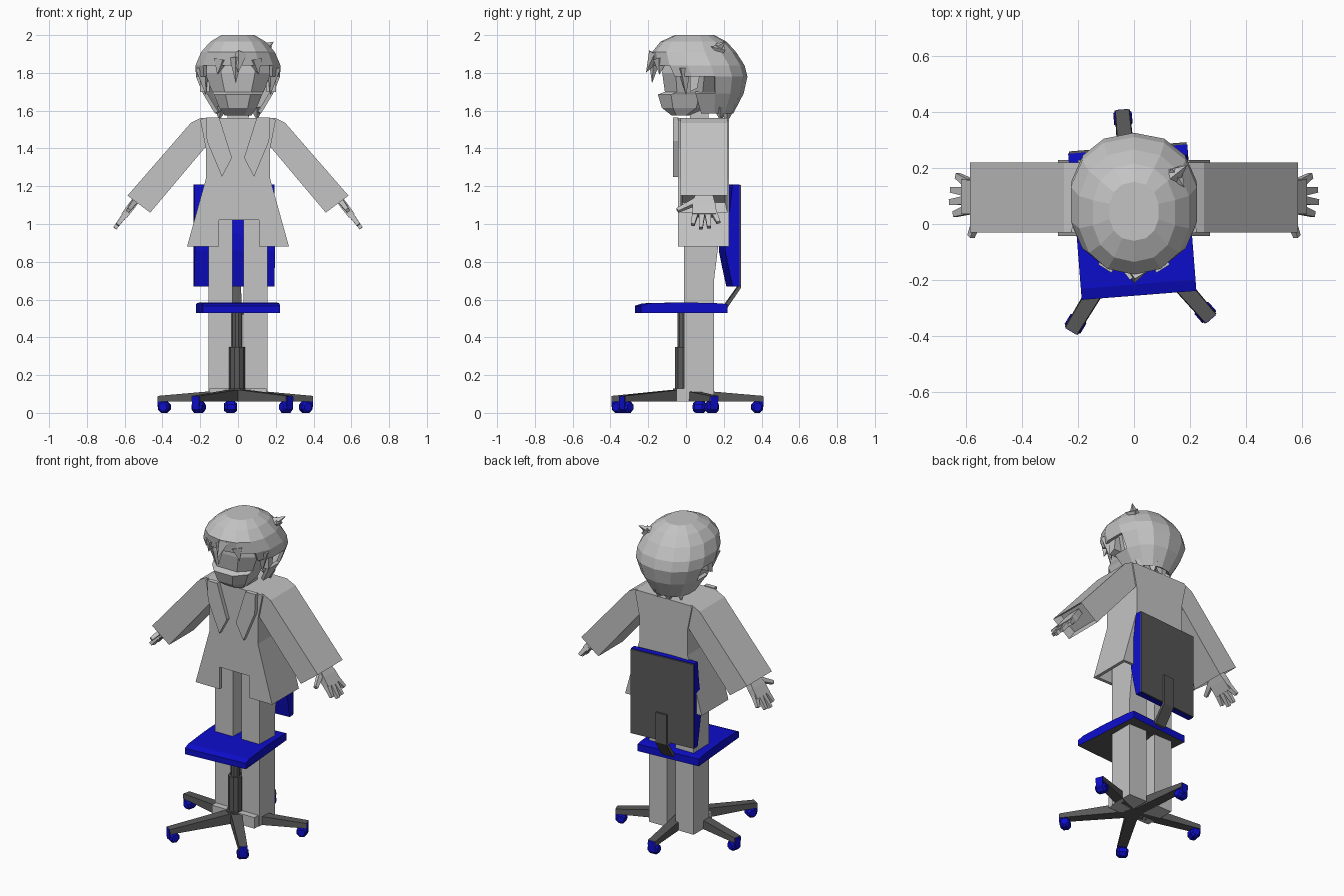
import bpy, bmesh, math
from mathutils import Vector, Matrix

if "Cube" in bpy.data.objects:
    bpy.data.objects.remove(bpy.data.objects["Cube"])


def material(name, c):
    m = bpy.data.materials.new(name)
    m.diffuse_color = (*c, 1)
    m.use_nodes = True
    m.node_tree.nodes["Principled BSDF"].inputs["Base Color"].default_value = m.diffuse_color
    return m


GREY = material("light grey", (0.55, 0.55, 0.55))
BLUE = material("blue", (0.004, 0.004, 0.6))
DARK = material("dark grey", (0.1, 0.1, 0.1))


def finish(name, bm, *mats, matrix=None):
    if matrix:
        bm.transform(matrix)
    bmesh.ops.recalc_face_normals(bm, faces=bm.faces)
    me = bpy.data.meshes.new(name)
    bm.to_mesh(me)
    bm.free()
    for m in mats:
        me.materials.append(m)
    ob = bpy.data.objects.new(name, me)
    bpy.context.collection.objects.link(ob)
    return ob


def loft(bm, rings, caps=True):
    """Bridge closed rings of equal length."""
    vs = [[bm.verts.new(p) for p in r] for r in rings]
    n = len(vs[0])
    for a, b in zip(vs, vs[1:]):
        for i in range(n):
            bm.faces.new((a[i], a[(i + 1) % n], b[(i + 1) % n], b[i]))
    if caps:
        bm.faces.new(vs[0][::-1])
    bm.faces.new(vs[-1])


def prism_y(bm, pts, y0, y1):
    loft(bm, [[(x, y, z) for x, z in pts] for y in (y0, y1)])


def prism_x(bm, pts, x0, x1):
    loft(bm, [[(x, y, z) for y, z in pts] for x in (x0, x1)])


def box(bm, x0, x1, y0, y1, z0, z1):
    prism_y(bm, [(x0, z0), (x1, z0), (x1, z1), (x0, z1)], y0, y1)


def spike(bm, center, tip, r, sides=4):
    c, t = Vector(center), Vector(tip)
    q = (t - c).to_track_quat('Z', 'Y')
    ring = [bm.verts.new(c + q @ Vector((r * math.cos(a), r * math.sin(a), 0)))
            for a in (2 * math.pi * i / sides for i in range(sides))]
    top = bm.verts.new(t)
    bm.faces.new(ring[::-1])
    for i in range(sides):
        bm.faces.new((ring[i], ring[(i + 1) % sides], top))


# ---- chair: five-star base with casters
CENTER = Matrix.Translation((-0.005, -0.017, 0))
for k in range(5):
    M = CENTER @ Matrix.Rotation(math.radians(95 + 72 * k), 4, 'Z')
    bm = bmesh.new()
    loft(bm, [[(x, -w, 0.06), (x, w, 0.06), (x, w * 0.9, h), (x, -w * 0.9, h)]
              for x, w, h in ((0, 0.035, 0.125), (0.05, 0.035, 0.122), (0.425, 0.027, 0.09))])
    finish("base_arm", bm, DARK, matrix=M)
    bm = bmesh.new()
    loft(bm, [[(0.395 + r * math.cos(a), y, 0.031 + r * math.sin(a))
               for a in (math.pi / 4 * (i + 0.5) for i in range(8))]
              for y, r in ((-0.033, 0.022), (-0.02, 0.033), (0.02, 0.033), (0.033, 0.022))])
    box(bm, 0.405, 0.427, -0.022, 0.022, 0.03, 0.088)
    finish("caster", bm, BLUE, matrix=M)

# hub and gas column
bm = bmesh.new()
steps = ((0.06, 0.06), (0.13, 0.055), (0.13, 0.043), (0.35, 0.043), (0.35, 0.029), (0.535, 0.029))
loft(bm, [[(r * math.cos(i * math.pi / 5), r * math.sin(i * math.pi / 5), z) for i in range(10)]
          for z, r in steps])
finish("gas_column", bm, DARK, matrix=CENTER)

# seat with dark underside
TURN = Matrix.Rotation(math.radians(4.5), 4, 'Z')
bm = bmesh.new()
prism_x(bm, [(-0.23, 0.53), (-0.23, 0.567), (-0.19, 0.58), (0.0, 0.585), (0.19, 0.58),
             (0.23, 0.575), (0.23, 0.53)], -0.205, 0.205)
bm.normal_update()
seat = finish("seat", bm, BLUE, DARK, matrix=Matrix.Translation((0, -0.025, 0)) @ TURN)
for p in seat.data.polygons:
    p.material_index = int(p.normal.z < -0.9)

# backrest cushion, back plate and bracket
BACK = Matrix.Translation((-0.023, 0.275, 0)) @ TURN
bm = bmesh.new()
prism_x(bm, [(-0.008, 0.67), (-0.008, 1.21), (-0.045, 1.21), (-0.06, 1.08), (-0.085, 0.95),
             (-0.085, 0.86), (-0.065, 0.76), (-0.045, 0.67)], -0.213, 0.213)
finish("backrest", bm, BLUE, matrix=BACK)
bm = bmesh.new()
box(bm, -0.21, 0.21, -0.008, 0.0, 0.672, 1.207)
finish("back_plate", bm, DARK, matrix=BACK)
bm = bmesh.new()
prism_x(bm, [(-0.2, 0.52), (-0.06, 0.555), (0.012, 0.66), (0.012, 0.85), (-0.002, 0.85),
             (-0.002, 0.67), (-0.07, 0.575), (-0.2, 0.535)], -0.038, 0.038)
finish("back_bracket", bm, DARK, matrix=BACK)

# ---- figure: legs with feet
for s in (-1, 1):
    bm = bmesh.new()
    loft(bm, [[(s * 0.03, y0, z), (s * 0.157, y0, z), (s * 0.157, y1, z), (s * 0.03, y1, z)]
              for z, y0, y1 in ((0.06, -0.01, 0.148), (0.7, -0.01, 0.148),
                                (0.88, -0.01, 0.17), (1.05, -0.01, 0.19))])
    box(bm, s * 0.035, s * 0.15, -0.05, 0.0, 0.06, 0.13)
    finish("leg", bm, GREY)

# coat: solid upper body, open skirt with a front gap
bm = bmesh.new()
right = [(0.231, 1.02), (0.17, 1.24), (0.17, 1.40), (0.2, 1.55), (0.185, 1.56)]
prism_y(bm, right + [(-x, z) for x, z in reversed(right)], -0.042, 0.228)
finish("coat_body", bm, GREY)
bm = bmesh.new()
prism_y(bm, [(-0.231, 1.02), (-0.27, 0.88), (0.27, 0.88), (0.231, 1.02)], 0.21, 0.228)
for s, gap in ((-1, 0.1), (1, 0.11)):
    prism_y(bm, [(s * gap, 1.02), (s * 0.231, 1.02), (s * 0.27, 0.88), (s * gap, 0.88)], -0.042, -0.022)
    prism_y(bm, [(s * 0.211, 1.02), (s * 0.231, 1.02), (s * 0.27, 0.88), (s * 0.25, 0.88)], -0.022, 0.21)
finish("coat_skirt", bm, GREY)

ARM = Vector((0.6, 0, -0.8))
for s in (-1, 1):
    # sleeve with a sunken cuff opening
    bm = bmesh.new()
    prism_y(bm, [(s * x, z) for x, z in ((0.16, 1.56), (0.2, 1.56), (0.25, 1.535), (0.585, 1.15),
                                         (0.465, 1.06), (0.17, 1.41), (0.16, 1.42))], -0.03, 0.22)
    bmesh.ops.recalc_face_normals(bm, faces=bm.faces)
    bm.normal_update()
    cuff = [f for f in bm.faces if f.calc_center_median().z < 1.12]
    bmesh.ops.inset_region(bm, faces=cuff, thickness=0.018, depth=0)
    for v in cuff[0].verts:
        v.co += Vector((-s * 0.04, 0, 0.045))
    finish("sleeve", bm, GREY)

    # lapel
    bm = bmesh.new()
    prism_y(bm, [(s * x, z) for x, z in ((0.1, 1.565), (0.17, 1.565), (0.165, 1.44),
                                         (0.085, 1.25), (0.032, 1.35))], -0.068, -0.04)
    finish("lapel", bm, GREY)

    # hand: local x runs along the arm, y across, z is thickness
    bm = bmesh.new()
    loft(bm, [[(x, a, -t), (x, b, -t), (x, b, t), (x, a, t)]
              for x, a, b, t in ((-0.04, 0.05, 0.14, 0.018), (0.03, 0.035, 0.155, 0.02),
                                 (0.095, 0.035, 0.16, 0.018))])
    fingers = [((0.08, 0.05), (0.155, 0.035)), ((0.08, 0.085), (0.178, 0.078)),
               ((0.08, 0.115), (0.172, 0.122)), ((0.07, 0.145), (0.14, 0.172)),
               ((0.0, 0.055), (0.06, -0.045))]
    for a, b in fingers:
        a, b = Vector(a), Vector(b)
        d = (b - a).normalized()
        n = Vector((-d.y, d.x))
        loft(bm, [[(*(p + n * w), -t), (*(p - n * w), -t), (*(p - n * w), t), (*(p + n * w), t)]
                  for p, w, t in ((a, 0.016, 0.015), (b, 0.01, 0.01))])
    M = Matrix(((s * ARM.x, 0, s * 0.8, s * 0.545), (0, 1, 0, 0),
                (ARM.z, 0, 0.6, 1.12), (0, 0, 0, 1)))
    finish("hand", bm, GREY, matrix=M)

# neck
bm = bmesh.new()
box(bm, -0.055, 0.055, 0.02, 0.12, 1.52, 1.65)
finish("neck", bm, GREY)


def oval(z, w, y0, y1, n, power=1.0):
    out = []
    for i in range(n):
        a = 2 * math.pi * (i + 0.5) / n
        c, q = math.cos(a), math.sin(a)
        out.append((w * math.copysign(abs(c) ** power, c),
                    (y0 + y1) / 2 + (y1 - y0) / 2 * math.copysign(abs(q) ** power, q), z))
    return out


# face with jutting jaw
bm = bmesh.new()
loft(bm, [oval(z, w, a, b, 8, 0.75) for z, w, a, b in (
    (1.575, 0.075, -0.08, 0.03), (1.615, 0.105, -0.135, 0.12), (1.685, 0.135, -0.158, 0.15),
    (1.70, 0.145, -0.12, 0.16), (1.80, 0.185, -0.135, 0.18), (1.90, 0.17, -0.13, 0.2))])
finish("face", bm, GREY)
for s in (-1, 1):
    bm = bmesh.new()
    prism_x(bm, [(0.02, 1.70), (0.06, 1.72), (0.075, 1.80), (0.02, 1.81)], s * 0.15, s * 0.2)
    finish("ear", bm, GREY)

# hair shell, cut open in front of the face
bm = bmesh.new()
loft(bm, [oval(z, w, a, b, 14, 0.9) for z, w, a, b in (
    (1.585, 0.125, -0.02, 0.25), (1.69, 0.19, -0.10, 0.305), (1.78, 0.228, -0.14, 0.325),
    (1.84, 0.23, -0.17, 0.31), (1.91, 0.2, -0.18, 0.265), (1.965, 0.15, -0.135, 0.215),
    (2.0, 0.09, -0.06, 0.15))], caps=False)
face_gap = []
for f in bm.faces:
    c = f.calc_center_median()
    limit = 0.1 if c.z < 1.74 else 0.02 if c.z < 1.8 else -0.05 if c.z < 1.85 else -1
    if c.y < limit:
        face_gap.append(f)
bmesh.ops.delete(bm, geom=face_gap, context='FACES')
hair = finish("hair", bm, GREY)
mod = hair.modifiers.new("thickness", 'SOLIDIFY')
mod.thickness = 0.02
mod.offset = -1

# fringe, nape points and side tuft
bm = bmesh.new()
for c, t, r in (((-0.01, -0.165, 1.88), (-0.012, -0.18, 1.745), 0.035),
                ((0.01, -0.16, 1.9), (0.0, -0.212, 1.80), 0.04),
                ((-0.09, -0.135, 1.87), (-0.11, -0.14, 1.79), 0.04),
                ((0.09, -0.135, 1.87), (0.11, -0.14, 1.79), 0.04),
                ((-0.19, -0.01, 1.83), (-0.17, 0.0, 1.68), 0.04),
                ((0.19, -0.01, 1.83), (0.17, 0.0, 1.68), 0.04),
                ((-0.09, 0.19, 1.62), (-0.1, 0.19, 1.55), 0.04),
                ((-0.03, 0.22, 1.62), (-0.035, 0.215, 1.53), 0.04),
                ((0.04, 0.22, 1.62), (0.04, 0.215, 1.53), 0.04),
                ((0.1, 0.18, 1.62), (0.1, 0.18, 1.55), 0.04),
                ((0.14, 0.19, 1.92), (0.18, 0.13, 1.94), 0.035),
                ((0.14, 0.17, 1.93), (0.19, 0.21, 1.965), 0.03)):
    spike(bm, c, t, r)
finish("hair_points", bm, GREY)
